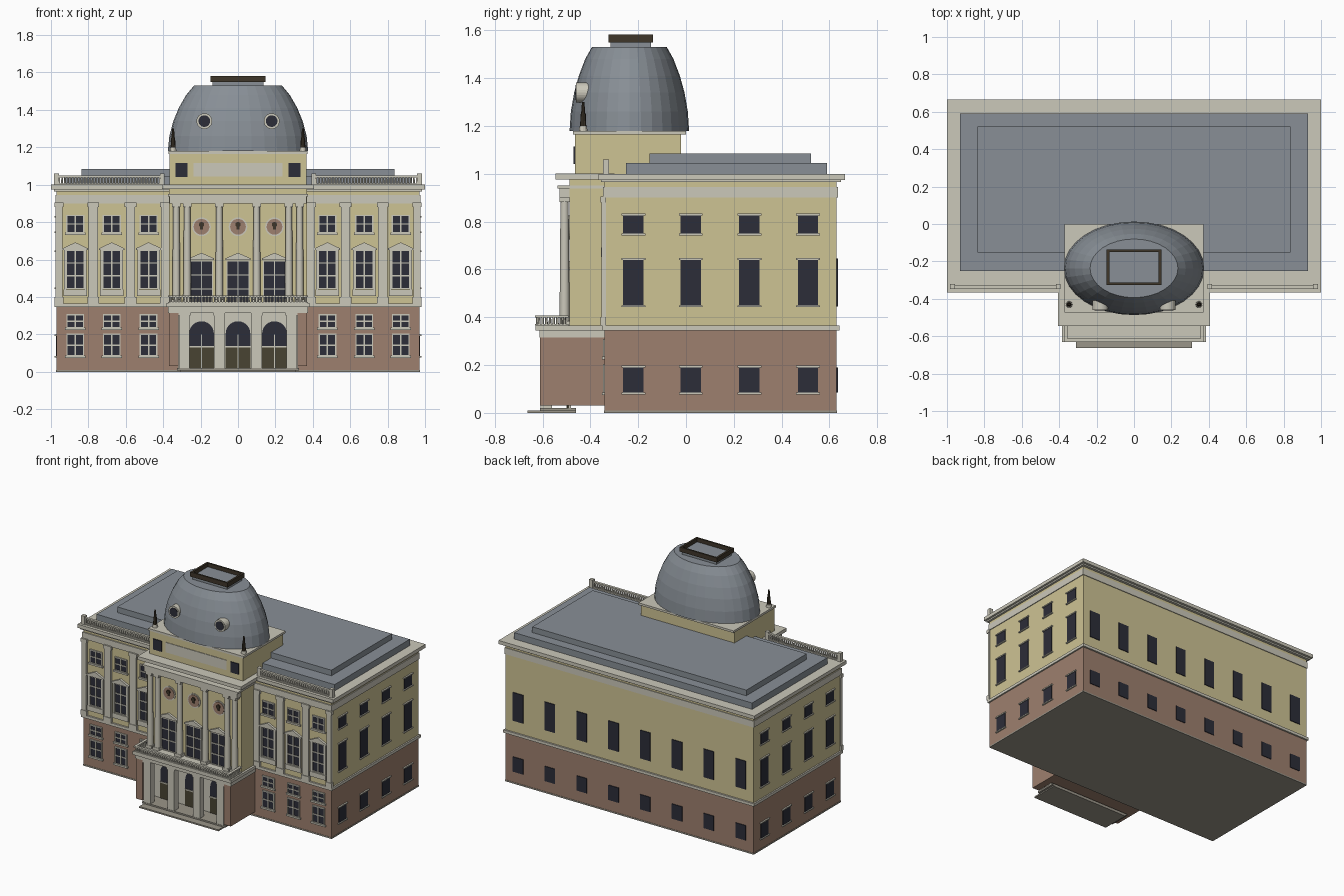
import bpy, bmesh
from math import sin, cos, pi
from mathutils import Matrix

cube = bpy.data.objects.get("Cube")
if cube:
    bpy.data.objects.remove(cube, do_unlink=True)


def material(name, *rgb):
    m = bpy.data.materials.new(name)
    lin = [((c / 255 + 0.055) / 1.055) ** 2.4 for c in rgb] + [1]
    m.use_nodes = True
    m.diffuse_color = lin
    m.node_tree.nodes["Principled BSDF"].inputs["Base Color"].default_value = lin
    return m


PLASTER = material("yellow plaster", 206, 195, 148)
BRICK = material("brown brick", 158, 128, 110)
STONE = material("cream stone", 203, 200, 186)
SLATE = material("slate grey", 136, 143, 150)
GLASS = material("dark glass", 44, 45, 56)
DOOR = material("olive door", 72, 67, 50)
BRONZE = material("dark bronze", 62, 54, 42)
STEP = material("grey paving", 154, 149, 137)
parts = {}


def mesh(name, mat):
    return parts.setdefault(name, (bmesh.new(), mat))[0]


# Wall frames turn (along, outward, up) into model space
def front(y): return lambda u, d, z: (u, y - d, z)
def back(y): return lambda u, d, z: (u, y + d, z)
def side(x, s): return lambda u, d, z: (s * (x + d), u, z)


def prism(name, mat, wall, outline, d0, d1):
    bm = mesh(name, mat)
    a = [bm.verts.new(wall(u, d0, z)) for u, z in outline]
    b = [bm.verts.new(wall(u, d1, z)) for u, z in outline]
    bm.faces.new(a)
    bm.faces.new(b[::-1])
    for i in range(len(a)):
        bm.faces.new((a[i - 1], b[i - 1], b[i], a[i]))


def plate(name, mat, wall, u, w, z0, z1, d1, d0=-0.005):
    a, b = u - w / 2, u + w / 2
    prism(name, mat, wall, [(a, z0), (b, z0), (b, z1), (a, z1)], d0, d1)


def box(name, mat, x0, x1, y0, y1, z0, z1):
    prism(name, mat, back(0), [(x0, z0), (x1, z0), (x1, z1), (x0, z1)], y0, y1)


def slab(name, mat, hx, y0, y1, z0, z1):
    box(name, mat, -hx, hx, y0, y1, z0, z1)


def disc(name, mat, wall, u, z, r, d1, d0=-0.005):
    pts = [(u + r * cos(i * pi / 12), z + r * sin(i * pi / 12)) for i in range(24)]
    prism(name, mat, wall, pts, d0, d1)


def post(name, mat, x, y, z0, z1, r0, r1, n=12):
    bmesh.ops.create_cone(mesh(name, mat), cap_ends=True, segments=n, radius1=r0, radius2=r1,
                          depth=z1 - z0, matrix=Matrix.Translation((x, y, (z0 + z1) / 2)))


def frame_bars(name, wall, u, w, z0, z1, rows, d=0.008):
    # Surround, centre mullion and transoms
    t = 0.007
    for k in (-1, 0, 1):
        plate(name, STONE, wall, u + k * w / 2, t, z0, z1, d)
    for k in range(rows + 1):
        z = z0 + (z1 - z0) * k / rows
        plate(name, STONE, wall, u, w + t, z - t / 2, z + t / 2, d)


def pediment(name, wall, u, w, z, h, d):
    prism(name, STONE, wall, [(u - w / 2, z), (u + w / 2, z), (u + w / 2, z + 0.008),
                              (u, z + h), (u - w / 2, z + 0.008)], -0.005, d)


def balustrade(name, p, q, z0, z1, count):
    # Straight run of balusters with a base and a hand rail
    (xa, ya), (xb, yb) = p, q
    r = 0.009
    x0, x1, y0, y1 = min(xa, xb) - r, max(xa, xb) + r, min(ya, yb) - r, max(ya, yb) + r
    box(name, STONE, x0, x1, y0, y1, z0, z0 + 0.007)
    box(name, STONE, x0, x1, y0, y1, z1 - 0.009, z1)
    for i in range(count):
        t = (i + 0.5) / count
        post(name, STONE, xa + (xb - xa) * t, ya + (yb - ya) * t, z0, z1 - 0.005, 0.0065, 0.0045, 6)


# Main block, bands, cornice and roof
slab("plinth", STEP, 0.972, -0.342, 0.632, 0, 0.01)
slab("ground_storey", BRICK, 0.97, -0.34, 0.63, 0.01, 0.35)
slab("string_course", STONE, 0.98, -0.352, 0.642, 0.345, 0.365)
slab("upper_storeys", PLASTER, 0.97, -0.34, 0.63, 0.36, 0.98)
slab("frieze", STONE, 0.975, -0.348, 0.635, 0.9, 0.945)
slab("cornice", STONE, 1.0, -0.365, 0.665, 0.975, 1.0)
slab("cornice_bed", STONE, 0.985, -0.355, 0.648, 0.965, 0.98)
slab("lower_roof", SLATE, 0.93, -0.25, 0.59, 0.995, 1.045)
slab("upper_roof", SLATE, 0.837, -0.153, 0.522, 1.04, 1.085)

# Wing fronts
wing = front(0.0 - 0.34)
for s in (-1, 1):
    for u, w in ((0.957, 0.035), (0.773, 0.05), (0.575, 0.05), (0.387, 0.05)):
        plate("wing_pilasters", STONE, wing, s * u, w, 0.365, 0.905, 0.014)
        plate("pilaster_caps", STONE, wing, s * u, w + 0.012, 0.88, 0.905, 0.018)
        plate("pilaster_bases", STONE, wing, s * u, w + 0.012, 0.365, 0.40, 0.018)
    for u in (0.87, 0.675, 0.478):
        u *= s
        for z0, z1, w, rows in ((0.085, 0.2, 0.088, 2), (0.235, 0.305, 0.088, 2),
                                (0.445, 0.65, 0.095, 3), (0.745, 0.835, 0.09, 2)):
            plate("wing_windows", GLASS, wing, u, w, z0, z1, 0.003)
            frame_bars("wing_window_bars", wing, u, w, z0, z1, rows)
        for z in (0.08, 0.23, 0.738):
            plate("wing_sills", STONE, wing, u, 0.11, z - 0.006, z + 0.006, 0.012)
        plate("wing_sills", STONE, wing, u, 0.125, 0.405, 0.44, 0.012)
        for k in (-1, 1):
            plate("wing_surrounds", STONE, wing, u + k * 0.054, 0.012, 0.44, 0.655, 0.01)
        pediment("wing_pediments", wing, u, 0.135, 0.652, 0.04, 0.016)

# Side and back windows
for s in (-1, 1):
    wall = side(0.97, s)
    for u in (-0.22, 0.02, 0.265, 0.51):
        for z0, z1 in ((0.085, 0.19), (0.45, 0.64), (0.75, 0.825)):
            plate("side_windows", GLASS, wall, u, 0.085, z0, z1, 0.004)
            for z in (z0 - 0.004, z1 + 0.004):
                plate("side_trim", STONE, wall, u, 0.1, z - 0.004, z + 0.004, 0.01)
for i in range(8):
    for z0, z1 in ((0.085, 0.19), (0.445, 0.645)):
        plate("back_windows", GLASS, back(0.63), -0.87 + i * 0.2486, 0.08, z0, z1, 0.005)

# Central block, entablature and attic
slab("centre_block", PLASTER, 0.37, -0.488, -0.3, 0.36, 0.98)
slab("centre_frieze", STONE, 0.365, -0.53, -0.3, 0.9, 0.943)
slab("centre_frieze_top", STONE, 0.375, -0.537, -0.3, 0.938, 0.95)
slab("centre_cornice", STONE, 0.405, -0.545, -0.3, 0.977, 1.001)
slab("attic", PLASTER, 0.365, -0.465, -0.02, 0.99, 1.17)
slab("attic_cornice", STONE, 0.372, -0.472, 0.0, 1.165, 1.18)
attic = front(-0.465)
plate("attic_panel", STONE, attic, 0, 0.475, 1.045, 1.115, 0.004)
for s in (-1, 1):
    plate("attic_windows", GLASS, attic, s * 0.302, 0.065, 1.04, 1.115, 0.006)
    post("finial_bases", STONE, s * 0.347, -0.43, 1.175, 1.2, 0.018, 0.016)
    post("finials", BRONZE, s * 0.347, -0.43, 1.2, 1.25, 0.013, 0.011, 8)
    post("finials", BRONZE, s * 0.347, -0.43, 1.25, 1.3, 0.009, 0.005, 8)

# Columns, tall windows and medallions
for x in (-0.33, -0.272, -0.1, 0.1, 0.272, 0.33):
    post("columns", STONE, x, -0.508, 0.38, 0.89, 0.021, 0.017, 16)
    box("column_blocks", STONE, x - 0.024, x + 0.024, -0.53, -0.48, 0.365, 0.385)
    box("column_blocks", STONE, x - 0.023, x + 0.023, -0.53, -0.48, 0.882, 0.902)
hall = front(-0.488)
for u in (-0.195, 0, 0.195):
    plate("hall_windows", GLASS, hall, u, 0.115, 0.368, 0.592, 0.003)
    frame_bars("hall_window_bars", hall, u, 0.118, 0.368, 0.592, 3)
    pediment("hall_pediments", hall, u, 0.135, 0.598, 0.038, 0.016)
    disc("medallion_rings", STONE, hall, u, 0.775, 0.05, 0.005)
    disc("medallions", BRICK, hall, u, 0.775, 0.042, 0.008)
    disc("medallion_busts", BRONZE, hall, u, 0.787, 0.014, 0.016)
    plate("medallion_busts", BRONZE, hall, u, 0.014, 0.76, 0.785, 0.013)

# Porch: side walls, piers, doors, balcony and steps
slab("porch_core", BRICK, 0.37, -0.485, -0.3, 0.03, 0.33)
slab("porch_wall", STONE, 0.32, -0.492, -0.48, 0.015, 0.33)
slab("porch_lintel", STONE, 0.375, -0.612, -0.33, 0.315, 0.348)
slab("balcony", STONE, 0.385, -0.63, -0.33, 0.345, 0.366)
slab("lower_step", STEP, 0.31, -0.662, -0.46, 0, 0.01)
slab("upper_step", STEP, 0.325, -0.61, -0.46, 0.008, 0.02)
porch = front(-0.492)
for s in (-1, 1):
    x0, x1 = sorted((s * 0.318, s * 0.37))
    box("porch_side_walls", BRICK, x0, x1, -0.61, -0.33, 0.03, 0.32)
    for x in (0.1, 0.286):
        plate("porch_piers", STONE, front(-0.56), s * x, 0.054, 0.02, 0.32, 0.048, 0)
        plate("pier_caps", STONE, front(-0.56), s * x, 0.062, 0.3, 0.32, 0.051, 0)
    balustrade("balcony_sides", (s * 0.365, -0.622), (s * 0.365, -0.5), 0.365, 0.408, 8)
for u in (-0.195, 0, 0.195):
    arch = [(u + 0.066 * cos(i * pi / 14), 0.204 + 0.066 * sin(i * pi / 14)) for i in range(15)]
    prism("arched_windows", GLASS, porch, [(u + 0.066, 0.13)] + arch + [(u - 0.066, 0.13)][:1],
          -0.005, 0.003)
    plate("doors", DOOR, porch, u, 0.132, 0.02, 0.135, 0.005)
    plate("door_bars", STONE, porch, u, 0.004, 0.02, 0.2, 0.008)
    plate("door_bars", STONE, porch, u, 0.132, 0.13, 0.138, 0.008)
balustrade("balcony_front", (-0.365, -0.622), (0.365, -0.622), 0.365, 0.408, 44)

# Roof balustrades
for s in (-1, 1):
    balustrade("roof_balustrade", (s * 0.41, -0.335), (s * 0.965, -0.335), 1.0, 1.048, 34)
    for x in (0.405, 0.97):
        x *= s
        box("balustrade_posts", STONE, x - 0.013, x + 0.013, -0.348, -0.322, 1.0, 1.06)

# Oval dome with round windows and a framed flat top
bm = mesh("dome", SLATE)
rings = []
for r, z in ((0.375, 1.18), (0.367, 1.26), (0.346, 1.34), (0.317, 1.41), (0.277, 1.48), (0.235, 1.53)):
    rings.append([bm.verts.new((r * cos(i * pi / 16), -0.237 + r / 1.5 * sin(i * pi / 16), z))
                  for i in range(32)])
for lo, hi in zip(rings, rings[1:]):
    for i in range(32):
        bm.faces.new((lo[i - 1], lo[i], hi[i], hi[i - 1]))
bm.faces.new(rings[-1])
bm.faces.new(rings[0][::-1])
for u in (-0.18, 0.18):
    disc("dome_window_rings", STONE, front(-0.4), u, 1.34, 0.042, 0.06, 0)
    disc("dome_windows", GLASS, front(-0.4), u, 1.34, 0.031, 0.063, 0)
slab("lantern_base", SLATE, 0.135, -0.315, -0.147, 1.525, 1.555)
for s in (-1, 1):
    x0, x1 = sorted((s * 0.132, s * 0.146))
    box("lantern_frame", BRONZE, x0, x1, -0.325, -0.137, 1.55, 1.582)
    y0, y1 = sorted((-0.231 + s * 0.082, -0.231 + s * 0.094))
    slab("lantern_frame", BRONZE, 0.132, y0, y1, 1.55, 1.582)

# Turn every collected part into an object
for name, (bm, mat) in parts.items():
    bmesh.ops.recalc_face_normals(bm, faces=bm.faces[:])
    me = bpy.data.meshes.new(name)
    bm.to_mesh(me)
    bm.free()
    me.materials.append(mat)
    ob = bpy.data.objects.new(name, me)
    bpy.context.collection.objects.link(ob)
    if name == "columns":
        bpy.ops.object.select_all(action="DESELECT")
        ob.select_set(True)
        bpy.context.view_layer.objects.active = ob
        bpy.ops.object.shade_smooth_by_angle()
